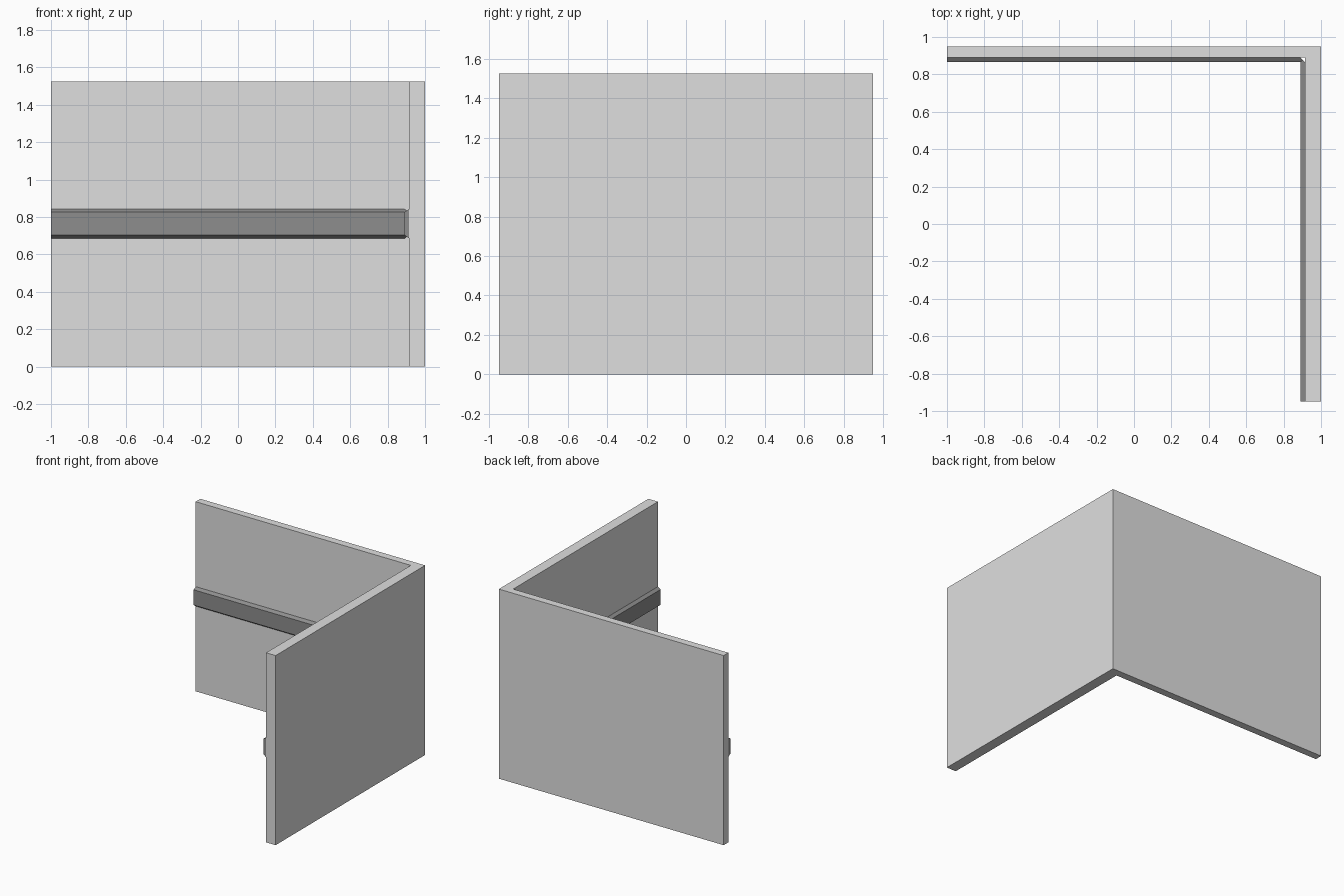
import bpy, bmesh

if "Cube" in bpy.data.objects:
    bpy.data.objects.remove(bpy.data.objects["Cube"])


def material(name, value):
    m = bpy.data.materials.new(name)
    m.diffuse_color = (value, value, value, 1)
    m.use_nodes = True
    m.node_tree.nodes["Principled BSDF"].inputs["Base Color"].default_value = m.diffuse_color
    return m


def loft(name, start, end, mat):
    """Solid between two matching polygon loops, with capped ends."""
    bm = bmesh.new()
    a = [bm.verts.new(p) for p in start]
    b = [bm.verts.new(p) for p in end]
    n = len(a)
    bm.faces.new(a)
    bm.faces.new(b[::-1])
    for i in range(n):
        j = (i + 1) % n
        bm.faces.new((a[i], b[i], b[j], a[j]))
    bmesh.ops.recalc_face_normals(bm, faces=bm.faces)
    mesh = bpy.data.meshes.new(name)
    bm.to_mesh(mesh)
    bm.free()
    mesh.materials.append(mat)
    ob = bpy.data.objects.new(name, mesh)
    bpy.context.collection.objects.link(ob)
    return ob


wall_grey = material("light_grey_wall", 0.74)
rail_grey = material("dark_grey_rail", 0.27)

# L-shaped corner wall
IX, IY, H = 0.915, 0.89, 1.525
plan = [(-1, 0.95), (1, 0.95), (1, -0.95), (IX, -0.95), (IX, IY), (-1, IY)]
loft("corner_wall", [(x, y, 0) for x, y in plan],
     [(x, y, H) for x, y in plan], wall_grey)

# Chamfered rail section: distance from the wall, height
D = 0.025
section = [(0, 0.685), (D, 0.703), (D, 0.826), (0, 0.842)]

# Rails on the inner faces, ends cut at an angle in the corner
loft("back_rail", [(-1, IY - d, z) for d, z in section],
     [(IX - D + d, IY - d, z) for d, z in section], rail_grey)
loft("side_rail", [(IX - d, -0.95, z) for d, z in section],
     [(IX - d, IY - D + d, z) for d, z in section], rail_grey)
